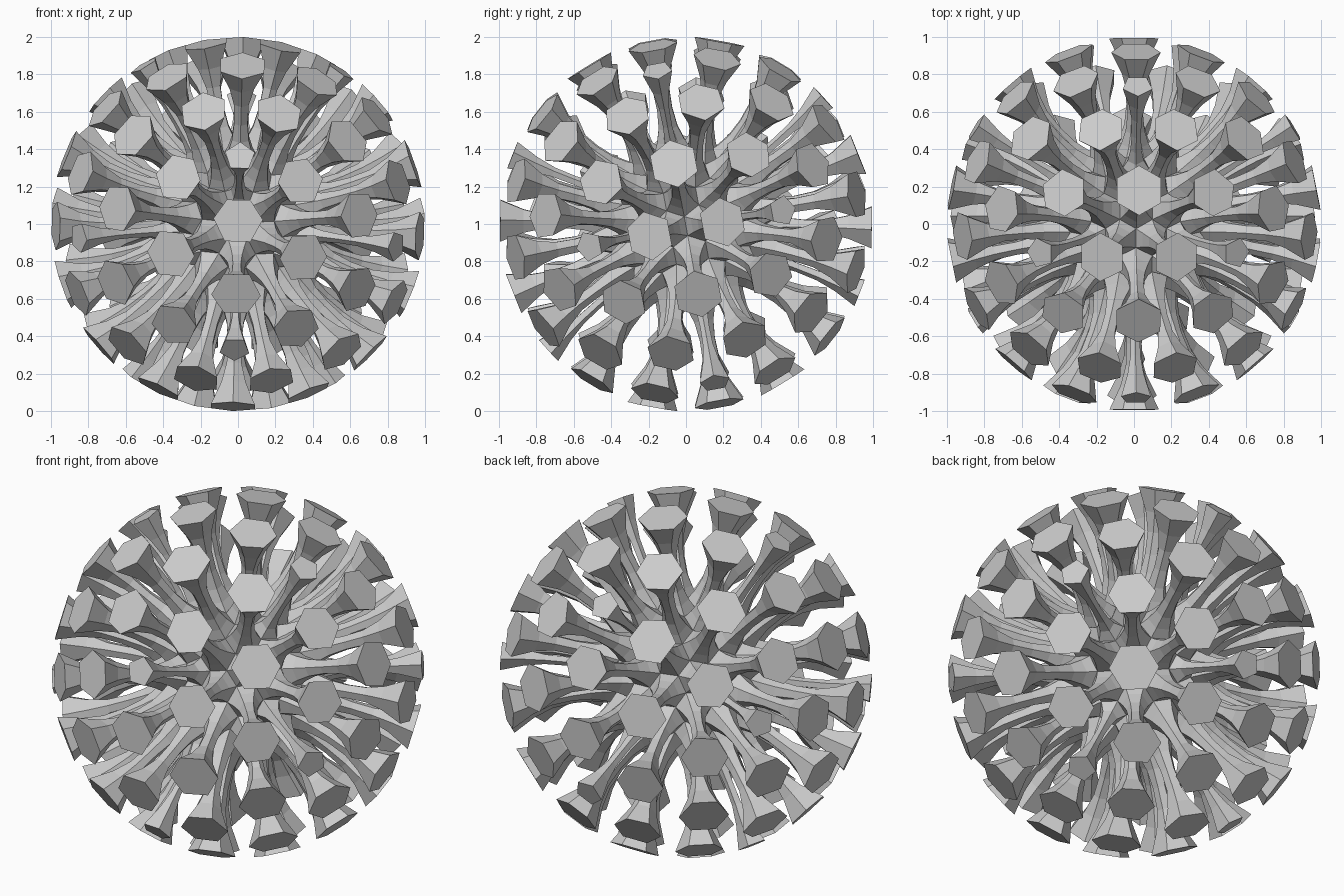
import bpy, bmesh, math
from mathutils import Vector, Matrix

if "Cube" in bpy.data.objects:
    bpy.data.objects.remove(bpy.data.objects["Cube"])

# orientation of the twelve five-fold points
M = (Matrix.Rotation(math.radians(1.6), 3, 'Y') @
     Matrix.Rotation(math.radians(10.5), 3, 'X'))
a, b = 0.8507, 0.5257
ICO = []
for s in (1, -1):
    for t in (1, -1):
        ICO += [Vector((0, s * a, t * b)), Vector((s * b, 0, t * a)), Vector((s * a, t * b, 0))]

# geodesic net, three divisions per edge
N = 3
points, tris = [], []

def point_id(p):
    p = p.normalized()
    for i, q in enumerate(points):
        if (p - q).length < 0.01:
            return i
    points.append(p)
    return len(points) - 1

for i in range(12):
    for j in range(i + 1, 12):
        for k in range(j + 1, 12):
            A, B, C = ICO[i], ICO[j], ICO[k]
            if max((A - B).length, (B - C).length, (A - C).length) > 1.2:
                continue
            grid = {(u, v): point_id(A + (B - A) * u / N + (C - A) * v / N)
                    for u in range(N + 1) for v in range(N + 1 - u)}
            for u in range(N):
                for v in range(N - u):
                    tris.append((grid[u, v], grid[u + 1, v], grid[u, v + 1]))
                    if u + v < N - 1:
                        tris.append((grid[u + 1, v], grid[u + 1, v + 1], grid[u, v + 1]))

# spike profile: radius from centre, share of the tile width
PROFILE = [(0.42, 1.0), (0.47, 0.66), (0.54, 0.40), (0.64, 0.27),
           (0.76, 0.25), (0.87, 0.36), (1.0, 0.56)]

bm = bmesh.new()
for i, c in enumerate(points):
    # corners of the five- or six-sided tile, sorted around its centre
    corners = [sum((points[n] for n in t), Vector()).normalized() for t in tris if i in t]
    x = (corners[0] - c * corners[0].dot(c)).normalized()
    y = c.cross(x)
    corners.sort(key=lambda p: math.atan2(p.dot(y), p.dot(x)))
    n = len(corners)
    slim = 0.78 if n == 5 else 1.0
    rings = []
    for lv, (r, w) in enumerate(PROFILE):
        w *= slim if lv else 1
        rings.append([bm.verts.new(M @ (c.lerp(p, w).normalized() * r)) for p in corners])
    for lo, hi in zip(rings, rings[1:]):
        for k in range(n):
            m = (k + 1) % n
            bm.faces.new((lo[k], lo[m], hi[m], hi[k]))
    bm.faces.new(rings[-1])
bmesh.ops.remove_doubles(bm, verts=bm.verts, dist=0.001)
bmesh.ops.recalc_face_normals(bm, faces=bm.faces)
bmesh.ops.translate(bm, verts=bm.verts, vec=(0, 0, 1))

mesh = bpy.data.meshes.new("spiked_ball")
bm.to_mesh(mesh)
bm.free()
bpy.context.collection.objects.link(bpy.data.objects.new("spiked_ball", mesh))
